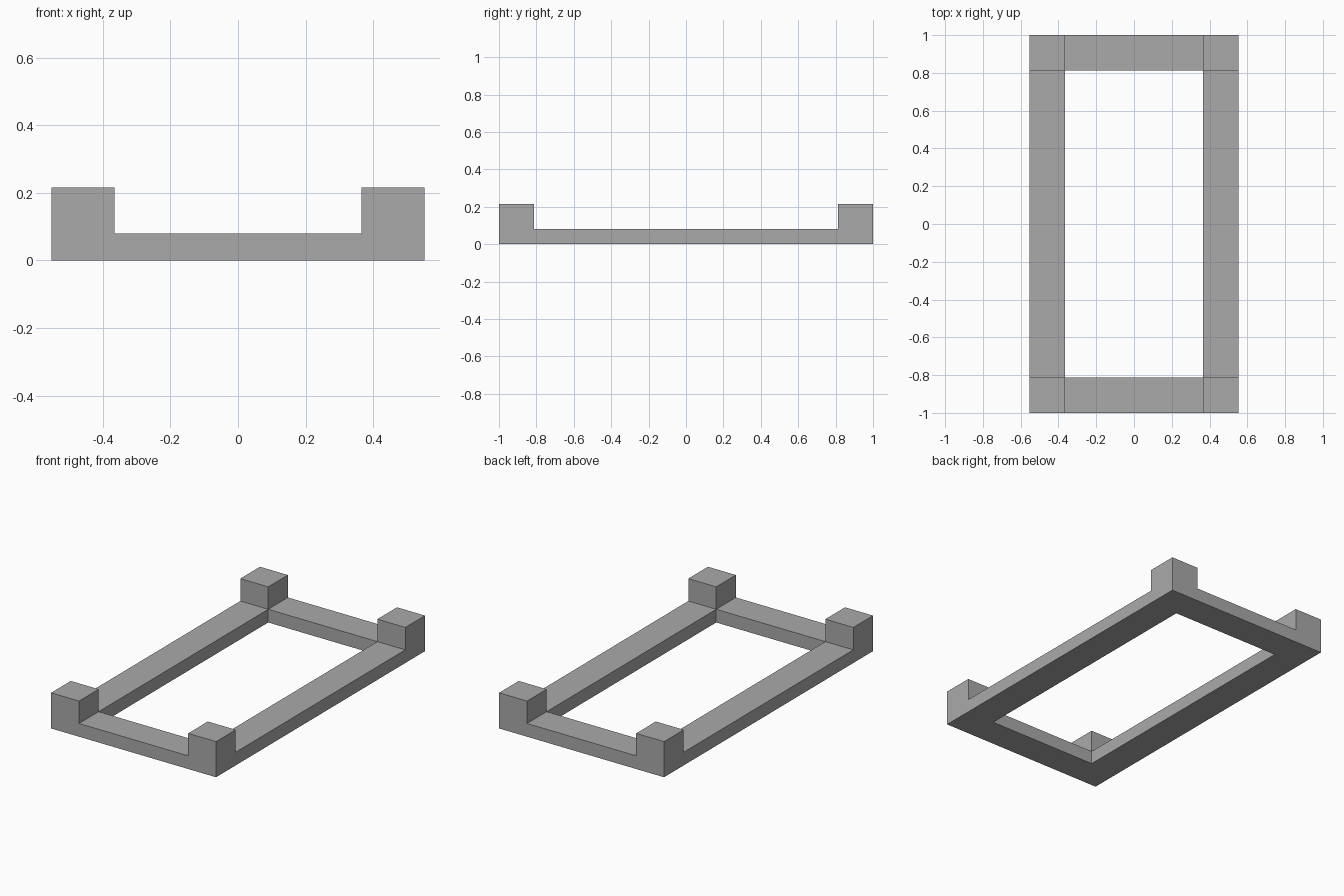
import bpy
import bmesh

cube = bpy.data.objects.get("Cube")
if cube:
    bpy.data.objects.remove(cube, do_unlink=True)

HALF_X, HALF_Y = 0.553, 1.0
INNER_X, INNER_Y = 0.366, 0.812
RAIL_TOP, POST_TOP = 0.08, 0.216

grey = bpy.data.materials.new("plain grey")
grey.use_nodes = True
colour = (0.4, 0.4, 0.4, 1)
grey.diffuse_color = colour
grey.node_tree.nodes["Principled BSDF"].inputs["Base Color"].default_value = colour


def raise_faces(bm, faces, height):
    """Extrude faces straight up and return the new top faces."""
    geom = bmesh.ops.extrude_face_region(bm, geom=faces)["geom"]
    verts = [g for g in geom if isinstance(g, bmesh.types.BMVert)]
    bmesh.ops.translate(bm, verts=verts, vec=(0, 0, height))
    return [g for g in geom if isinstance(g, bmesh.types.BMFace)]


# Footprint: a three by three grid with an open middle
bm = bmesh.new()
xs = (-HALF_X, -INNER_X, INNER_X, HALF_X)
ys = (-HALF_Y, -INNER_Y, INNER_Y, HALF_Y)
grid = [[bm.verts.new((x, y, 0)) for y in ys] for x in xs]
footprint = []
for i in range(3):
    for j in range(3):
        if (i, j) != (1, 1):
            corners = (grid[i][j], grid[i + 1][j], grid[i + 1][j + 1], grid[i][j + 1])
            footprint.append(bm.faces.new(corners))

# Keep the underside, then raise the rails
underside = bmesh.ops.duplicate(bm, geom=footprint)
rail_tops = raise_faces(bm, footprint, RAIL_TOP)
bmesh.ops.remove_doubles(bm, verts=bm.verts[:], dist=0.0001)

# Corner posts
posts = [f for f in bm.faces
         if f.normal.z > 0.5 or f.calc_center_median().z > RAIL_TOP - 0.001]
posts = [f for f in posts
         if f.calc_center_median().z > RAIL_TOP - 0.001
         and abs(f.calc_center_median().x) > INNER_X
         and abs(f.calc_center_median().y) > INNER_Y]
raise_faces(bm, posts, POST_TOP - RAIL_TOP)
bmesh.ops.delete(bm, geom=[f for f in posts if f.is_valid], context="FACES_ONLY")
bmesh.ops.recalc_face_normals(bm, faces=bm.faces[:])

mesh = bpy.data.meshes.new("base_frame")
bm.to_mesh(mesh)
bm.free()
mesh.materials.append(grey)
frame = bpy.data.objects.new("base_frame", mesh)
bpy.context.collection.objects.link(frame)
